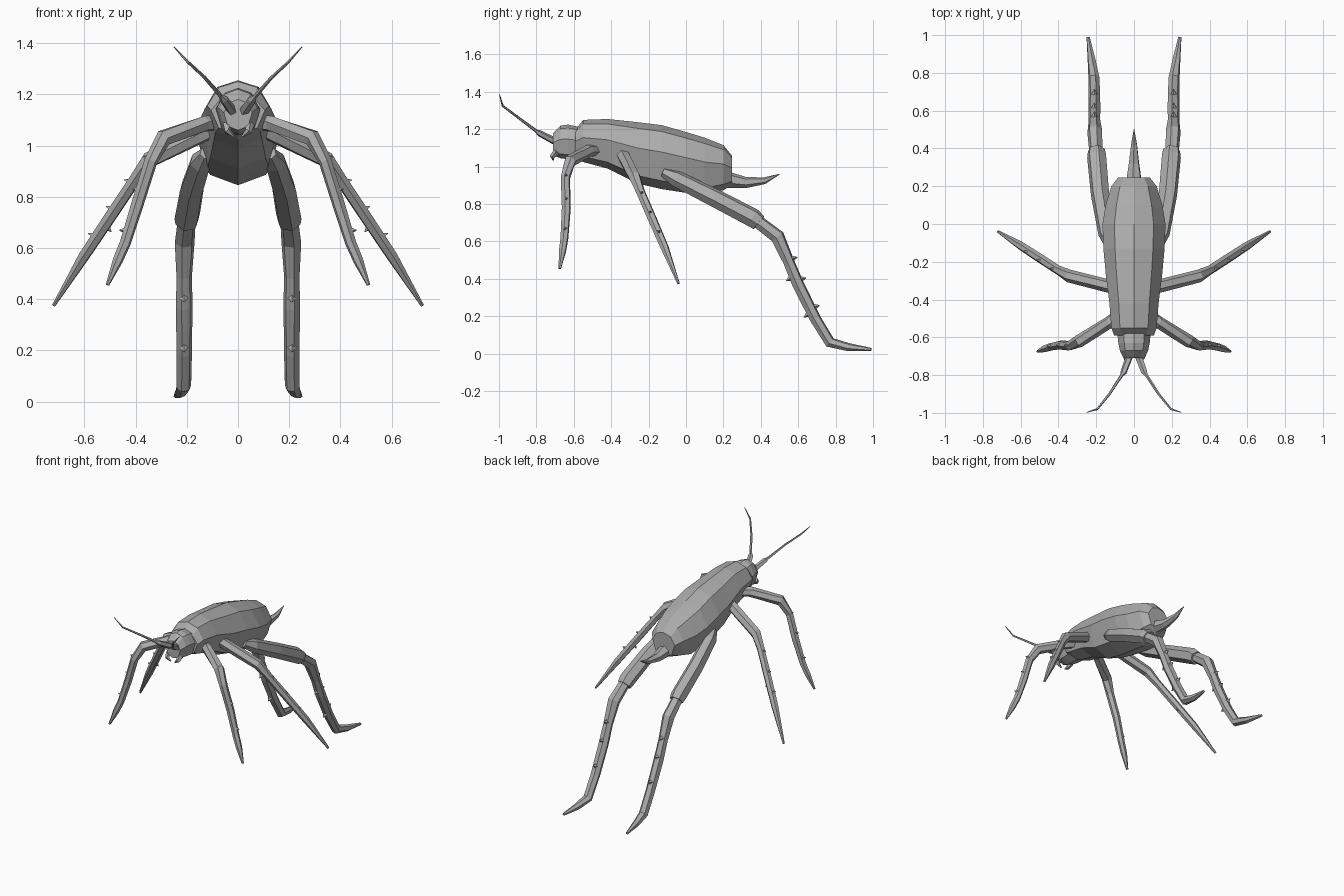
import bpy
import bmesh
from mathutils import Vector
from math import sin, cos, tau

if "Cube" in bpy.data.objects:
    bpy.data.objects.remove(bpy.data.objects["Cube"])

SHELL = (0.42, 0.42, 0.42, 1)
shell = bpy.data.materials.new("shell grey")
shell.use_nodes = True
shell.diffuse_color = SHELL
shell.node_tree.nodes["Principled BSDF"].inputs["Base Color"].default_value = SHELL


def loft(name, rings):
    """Skin a list of equal-sized point rings and cap both ends."""
    bm = bmesh.new()
    loops = [[bm.verts.new(p) for p in ring] for ring in rings]
    n = len(loops[0])
    for a, b in zip(loops, loops[1:]):
        for i in range(n):
            j = (i + 1) % n
            bm.faces.new((a[i], a[j], b[j], b[i]))
    bm.faces.new(loops[0])
    bm.faces.new(loops[-1])
    bmesh.ops.recalc_face_normals(bm, faces=bm.faces)
    mesh = bpy.data.meshes.new(name)
    bm.to_mesh(mesh)
    bm.free()
    mesh.materials.append(shell)
    obj = bpy.data.objects.new(name, mesh)
    bpy.context.collection.objects.link(obj)
    return obj


def tube(name, path, sides=6, side=1):
    """Sweep a polygon along (x, y, z, radius) points, mirrored when side is -1."""
    pts = [Vector((p[0] * side, p[1], p[2])) for p in path]
    rings = []
    for k, p in enumerate(pts):
        before, after = pts[max(k - 1, 0)], pts[min(k + 1, len(pts) - 1)]
        along = (after - before).normalized()
        u = along.cross(Vector((side, 0.3, 0.1))).normalized()
        v = along.cross(u)
        r = path[k][3]
        rings.append([p + r * (u * cos(tau * i / sides) + v * sin(tau * i / sides))
                      for i in range(sides)])
    return loft(name, rings)


def shell_ring(y, w, top, bottom, lean=0):
    """Eight-sided body section with a soft ridge and keel."""
    h = top - bottom
    half = [(0, top), (0.62 * w, top - 0.1 * h), (w, top - 0.42 * h),
            (0.72 * w, bottom + 0.13 * h), (0, bottom)]
    outline = half + [(-x, z) for x, z in half[-2:0:-1]]
    return [(x, y + lean * (z - bottom), z) for x, z in outline]


# Body and head
loft("body", [shell_ring(*s) for s in (
    (-0.59, 0.105, 1.20, 1.05), (-0.55, 0.12, 1.25, 1.025), (-0.42, 0.13, 1.255, 0.99),
    (-0.26, 0.15, 1.238, 0.91), (-0.13, 0.162, 1.222, 0.88), (0.0, 0.167, 1.185, 0.86),
    (0.10, 0.15, 1.155, 0.845), (0.20, 0.12, 1.115, 0.875), (0.245, 0.085, 1.06, 0.90))])
loft("head", [shell_ring(*s) for s in (
    (-0.56, 0.09, 1.21, 1.04), (-0.63, 0.083, 1.225, 1.04),
    (-0.67, 0.075, 1.22, 1.045), (-0.71, 0.055, 1.18, 1.06))])

# Tail spike
tube("tail_spike", [(0, 0.22, 0.93, 0.045), (0, 0.32, 0.915, 0.03),
                    (0, 0.42, 0.925, 0.018), (0, 0.5, 0.96, 0.002)])

# Limb centre lines on the left side: x, y, z, radius
FRONT = [(0.07, -0.47, 1.09, 0.03), (0.13, -0.52, 1.085, 0.033), (0.29, -0.62, 1.03, 0.034),
         (0.34, -0.645, 0.94, 0.026), (0.39, -0.64, 0.78, 0.025),
         (0.44, -0.65, 0.62, 0.022), (0.47, -0.66, 0.55, 0.02), (0.51, -0.675, 0.455, 0.007)]
MIDDLE = [(0.09, -0.34, 1.07, 0.035), (0.15, -0.325, 1.04, 0.035), (0.345, -0.275, 0.945, 0.034),
          (0.40, -0.245, 0.87, 0.025), (0.50, -0.18, 0.72, 0.025),
          (0.60, -0.115, 0.57, 0.023), (0.72, -0.04, 0.375, 0.007)]
HIND_THIGH = [(0.125, -0.12, 0.97, 0.025), (0.145, -0.05, 0.935, 0.045),
              (0.18, 0.16, 0.83, 0.05), (0.198, 0.36, 0.725, 0.052), (0.2, 0.39, 0.70, 0.046)]
HIND_SHIN = [(0.2, 0.36, 0.725, 0.035), (0.208, 0.49, 0.625, 0.04), (0.21, 0.55, 0.49, 0.031),
             (0.21, 0.60, 0.37, 0.033), (0.21, 0.69, 0.19, 0.031),
             (0.212, 0.77, 0.06, 0.03), (0.225, 0.87, 0.035, 0.022), (0.243, 0.99, 0.022, 0.009)]
ANTENNA = [(0.02, -0.69, 1.13, 0.02), (0.055, -0.785, 1.18, 0.017), (0.065, -0.80, 1.19, 0.009),
           (0.13, -0.9, 1.265, 0.007), (0.195, -0.98, 1.325, 0.006), (0.25, -0.997, 1.385, 0.002)]
MANDIBLE = [(0.045, -0.69, 1.08, 0.02), (0.04, -0.715, 1.055, 0.014), (0.015, -0.71, 1.035, 0.004)]


def spurs(name, path, spots, out, size, side):
    """Small thorns at (segment, fraction, direction sign) spots along a limb."""
    for n, (seg, t, sign) in enumerate(spots):
        a, b = Vector(path[seg][:3]), Vector(path[seg + 1][:3])
        base = a.lerp(b, t)
        along = (b - a).normalized()
        push = Vector(out) * sign
        push = (push - along * push.dot(along)).normalized()
        tip = base + push * size + along * 0.01
        tube(f"{name}_{n + 1}", [(*base, size * 0.55), (*tip, 0.002)], 4, side)


for side, tag in ((1, "left"), (-1, "right")):
    tube(f"{tag}_front_leg", FRONT, 6, side)
    tube(f"{tag}_middle_leg", MIDDLE, 6, side)
    tube(f"{tag}_hind_thigh", HIND_THIGH, 6, side)
    tube(f"{tag}_hind_shin", HIND_SHIN, 6, side)
    tube(f"{tag}_antenna", ANTENNA, 5, side)
    tube(f"{tag}_mandible", MANDIBLE, 5, side)
    spurs(f"{tag}_hind_spur", HIND_SHIN,
          [(1, 0.9, 1), (2, 0.8, 1), (3, 0.7, 1), (2, 0.6, -1), (3, 0.8, -1)],
          (0, 1, 0.4), 0.052, side)
    spurs(f"{tag}_middle_spur", MIDDLE, [(3, 0.1, 1), (3, 0.8, 1), (4, 0.5, 1), (4, 0.2, -1)],
          (1, 0, 0.5), 0.036, side)
    spurs(f"{tag}_front_spur", FRONT, [(2, 0.9, 1), (3, 0.7, 1), (4, 0.7, 1)],
          (1, 0, 0.3), 0.036, side)
